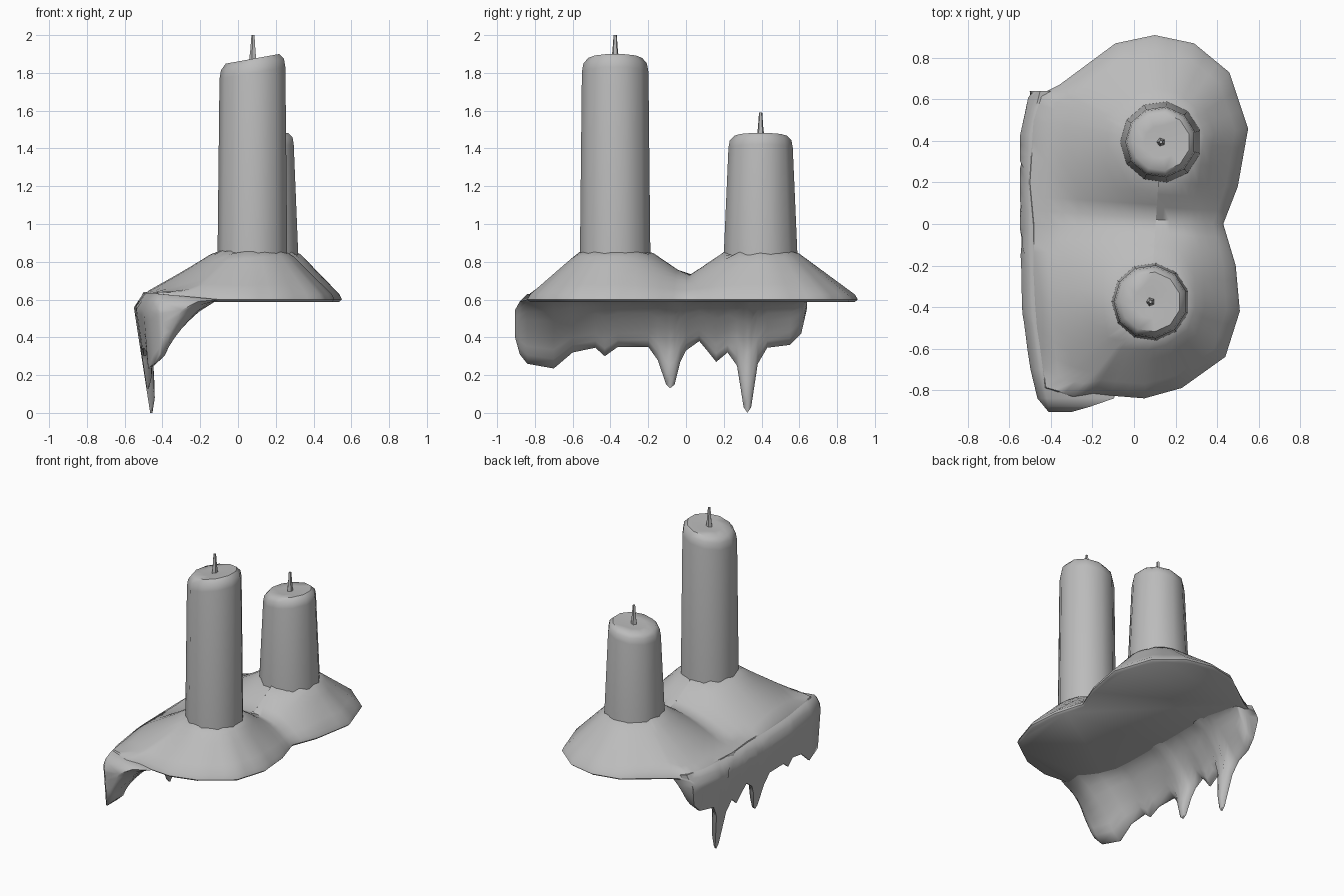
import bpy, bmesh, math
from mathutils import Vector

cube = bpy.data.objects.get("Cube")
if cube:
    bpy.data.objects.remove(cube, do_unlink=True)

wax = bpy.data.materials.new("grey wax")
wax.use_nodes = True
GREY = (0.5, 0.5, 0.5, 1)
wax.diffuse_color = GREY
wax.node_tree.nodes["Principled BSDF"].inputs["Base Color"].default_value = GREY

TALL, SHORT = Vector((0.08, -0.375)), Vector((0.13, 0.395))


def clamp(v):
    return max(0.0, min(1.0, v))


def finish(name, bm, angle):
    bmesh.ops.remove_doubles(bm, verts=bm.verts, dist=0.0005)
    bmesh.ops.recalc_face_normals(bm, faces=bm.faces)
    mesh = bpy.data.meshes.new(name)
    bm.to_mesh(mesh)
    bm.free()
    mesh.materials.append(wax)
    obj = bpy.data.objects.new(name, mesh)
    bpy.context.collection.objects.link(obj)
    bpy.ops.object.select_all(action='DESELECT')
    obj.select_set(True)
    bpy.context.view_layer.objects.active = obj
    bpy.ops.object.shade_smooth_by_angle(angle=math.radians(angle))
    return obj


def loft(name, rings, angle=50):
    """Skin closed rings of equal length and cap both ends."""
    bm = bmesh.new()
    loops = [[bm.verts.new(p) for p in ring] for ring in rings]
    n = len(loops[0])
    for a, b in zip(loops, loops[1:]):
        for i in range(n):
            j = (i + 1) % n
            bm.faces.new((a[i], a[j], b[j], b[i]))
    bm.faces.new(loops[0])
    bm.faces.new(loops[-1])
    return finish(name, bm, angle)


def turned(name, centre, profile, sides, slope=0.0, top=9.0):
    """Round part from (radius, z); rings from height top up are slanted."""
    rings = []
    for r, z in profile:
        ring = []
        for i in range(sides):
            a = math.tau * (i + 0.5) / sides
            x, y = r * math.cos(a), r * math.sin(a)
            ring.append((centre.x + x, centre.y + y, z + (slope * x if z > top else 0)))
        rings.append(ring)
    return loft(name, rings)


# Candles with slanted, softly rounded tops
turned("tall_candle", TALL, [(0.19, 0.70), (0.188, 0.87), (0.178, 1.80), (0.17, 1.845),
                             (0.145, 1.875), (0.08, 1.875), (0.02, 1.87)], 11, 0.18, 1.7)
turned("short_candle", SHORT, [(0.2, 0.70), (0.196, 0.86), (0.172, 1.40), (0.165, 1.44),
                               (0.14, 1.465), (0.08, 1.462), (0.02, 1.46)], 11, 0.13, 1.3)

# Wicks
for name, c, z in (("tall_wick", TALL, 1.86), ("short_wick", SHORT, 1.45)):
    turned(name, c, [(0.022, z), (0.015, z + 0.06), (0.009, z + 0.14)], 5)

# Spread wax pool: rings shrinking from the outline to the line between candles
OUTLINE = [(-0.46, 0.62), (-0.5, 0.5), (-0.52, 0.2), (-0.5, 0), (-0.5, -0.2), (-0.48, -0.5),
           (-0.44, -0.8), (-0.3, -0.84), (-0.2, -0.82), (0.05, -0.84), (0.23, -0.79),
           (0.44, -0.64), (0.51, -0.42), (0.49, -0.2), (0.43, 0), (0.5, 0.18), (0.55, 0.46),
           (0.46, 0.73), (0.29, 0.87), (0.1, 0.91), (-0.09, 0.87), (-0.36, 0.67)]
rim = []
for i, p in enumerate(OUTLINE):
    a, b = Vector(p), Vector(OUTLINE[(i + 1) % len(OUTLINE)])
    rim += [a.lerp(b, k / 3) for k in range(3)]


def spine_point(p):
    d = SHORT - TALL
    return TALL + d * clamp((p - TALL).dot(d) / d.length_squared)


def pool_height(p, edge):
    d = min((p - TALL).length, (p - SHORT).length)
    e = (p - edge).length
    near = clamp((0.57 - d) / 0.38) ** 1.1
    slope = e / (e + max(d - 0.19, 0) + 0.001)
    return 0.615 + 0.025 * clamp(-p.x / 0.4) + 0.24 * min(near, slope)


rings = [[(*q.lerp(spine_point(q), 0.03), 0.588) for q in rim],
         [(*q, 0.6) for q in rim]]
for t in (0.03, 0.15, 0.27, 0.39, 0.5, 0.6, 0.7, 0.8, 0.9):
    ring = []
    for q in rim:
        p = q.lerp(spine_point(q), t)
        ring.append((*p, pool_height(p, q)))
    rings.append(ring)
# close along the line between the candles
bm = bmesh.new()
loops = [[bm.verts.new(p) for p in ring] for ring in rings]
ends = [spine_point(q) for q in rim]
loops.append([bm.verts.new((*s, pool_height(s, q))) for s, q in zip(ends, rim)])
for v, s in zip(loops[-1], ends):
    v.co.z = pool_height(s, s + Vector((0.4, 0)))
n = len(rim)
for a, b in zip(loops, loops[1:]):
    for i in range(n):
        j = (i + 1) % n
        bm.faces.new((a[i], a[j], b[j], b[i]))
bm.faces.new(loops[0])
finish("wax_pool", bm, 55)

# Hanging curtain of drips: (y, lower edge)
DRIPS = [(-0.905, 0.4), (-0.88, 0.31), (-0.84, 0.26), (-0.7, 0.235), (-0.6, 0.32), (-0.48, 0.345),
         (-0.43, 0.3), (-0.36, 0.35), (-0.2, 0.35), (-0.15, 0.28), (-0.105, 0.15), (-0.085, 0.13),
         (-0.06, 0.15), (-0.03, 0.27), (0, 0.33), (0.07, 0.38), (0.12, 0.32), (0.16, 0.27),
         (0.22, 0.32), (0.27, 0.25), (0.305, 0.03), (0.325, 0.0), (0.345, 0.03), (0.38, 0.26),
         (0.43, 0.345), (0.55, 0.36), (0.61, 0.42), (0.64, 0.55)]
STEPS = 9
sections = []
for y, low in DRIPS:
    front = clamp((-0.55 - y) / 0.15)           # fat lump at the front corner
    end = clamp((-0.82 - y) / 0.085)            # rounded front end
    back = clamp((y - 0.45) / 0.2)              # thinner back end
    out = -0.55 + 0.02 * clamp(-y) + 0.06 * clamp((-y - 0.4) / 0.5) + 0.06 * end + 0.05 * back
    top = 0.635 - 0.09 * end ** 2
    outer, inner = [], []
    for k in range(STEPS):
        v = k / (STEPS - 1)
        z = top + (low - top) * v
        x = out + 0.05 * clamp((z - 0.56) / 0.075) + 0.085 * clamp((0.55 - z) / 0.55) * (1 - front / 2)
        root = clamp((z - 0.33) / 0.27) ** 1.5
        thick = 0.2 * root * (1 - 0.6 * back) + (0.07 + 0.1 * front) * math.sqrt(1 - v) + 0.012
        thick *= 1 - 0.65 * end
        outer.append((x, y, z))
        inner.append((x + thick, y, min(z, 0.6)))
    sections.append(outer + inner[::-1])
loft("drip_curtain", sections, 65)
